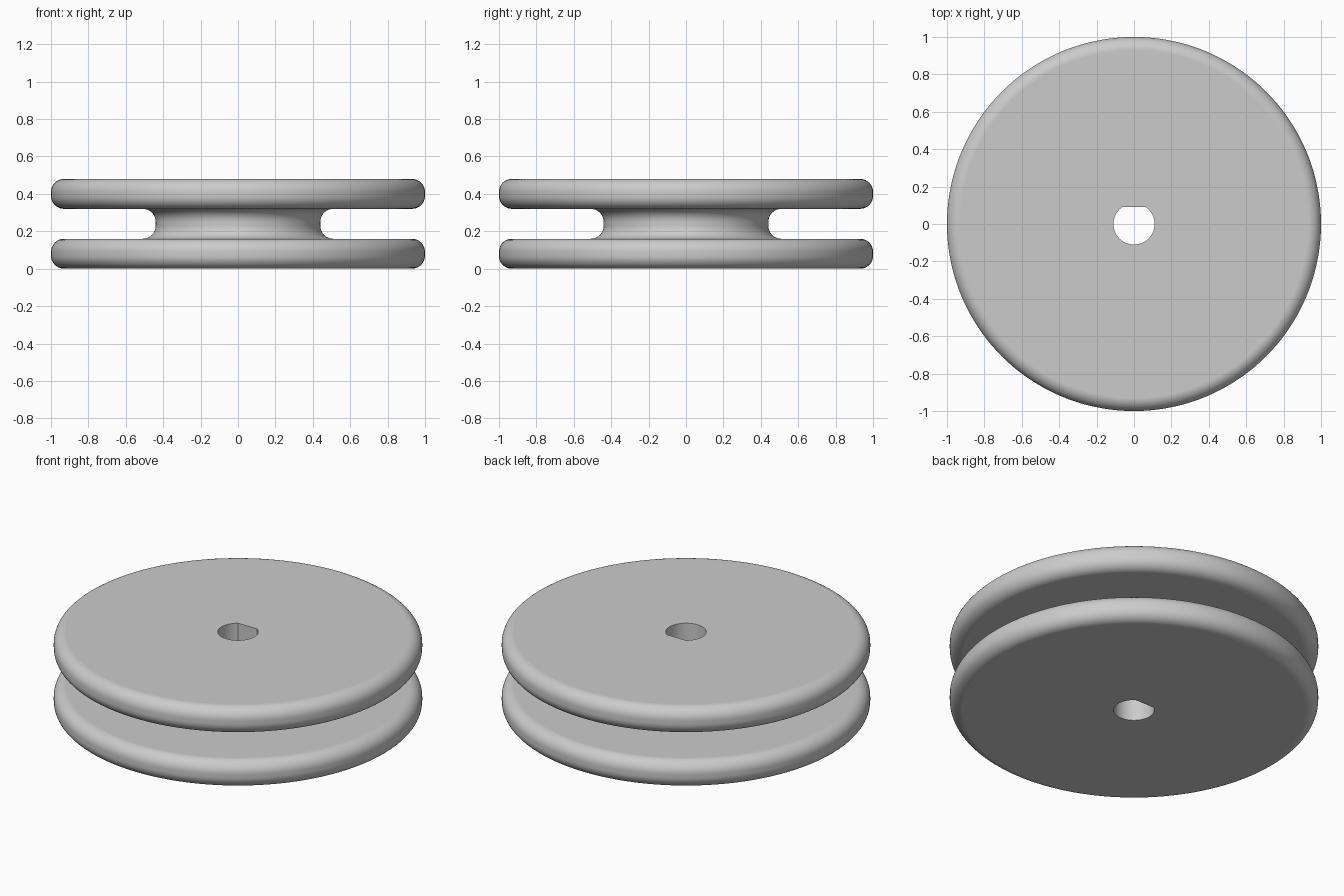
import bpy, bmesh
from math import sin, cos, pi, radians

cube = bpy.data.objects.get("Cube")
if cube:
    bpy.data.objects.remove(cube, do_unlink=True)

RADIUS, HUB, BORE, FLAT = 1.0, 0.44, 0.11, 0.09
HEIGHT, FLANGE = 0.48, 0.16
ROUND, FILLET = 0.07, 0.07
SEGMENTS, STEPS = 144, 10


def arc(r, z, radius, start, end):
    """Points of an arc in the radius-height plane, angles in degrees."""
    angles = [radians(start + (end - start) * i / STEPS) for i in range(STEPS + 1)]
    return [(r + radius * cos(a), z + radius * sin(a)) for a in angles]


# Lower half of the outline: rounded flange rim, then the concave hub fillet
lower = (arc(RADIUS - ROUND, ROUND, ROUND, -90, 0)
         + arc(RADIUS - ROUND, FLANGE - ROUND, ROUND, 0, 90)
         + arc(HUB + FILLET, FLANGE + FILLET, FILLET, 270, 180))
upper = [(r, HEIGHT - z) for r, z in reversed(lower)]
profile = [(BORE, 0)] + lower + upper + [(BORE, HEIGHT)]

# Revolve the outline; the bore rings are cut flat on the back to make a D hole
bm = bmesh.new()
rings = []
for r, z in profile:
    ring = []
    for i in range(SEGMENTS):
        a = 2 * pi * i / SEGMENTS
        x, y = r * cos(a), r * sin(a)
        if r == BORE:
            y = min(y, FLAT)
        ring.append(bm.verts.new((x, y, z)))
    rings.append(ring)
for k, ring in enumerate(rings):
    following = rings[(k + 1) % len(rings)]
    for i in range(SEGMENTS):
        j = (i + 1) % SEGMENTS
        bm.faces.new((ring[i], ring[j], following[j], following[i]))
bmesh.ops.recalc_face_normals(bm, faces=bm.faces)

mesh = bpy.data.meshes.new("pulley_wheel")
bm.to_mesh(mesh)
bm.free()
wheel = bpy.data.objects.new("pulley_wheel", mesh)
bpy.context.collection.objects.link(wheel)

# Plain grey finish
grey = bpy.data.materials.new("plain_grey")
grey.use_nodes = True
colour = (0.6, 0.6, 0.6, 1)
grey.diffuse_color = colour
grey.node_tree.nodes["Principled BSDF"].inputs["Base Color"].default_value = colour
mesh.materials.append(grey)

# Smooth rims and hub, crisp bore edges, flat flange sides
bpy.ops.object.select_all(action="DESELECT")
wheel.select_set(True)
bpy.context.view_layer.objects.active = wheel
bpy.ops.object.shade_smooth_by_angle(angle=radians(30))
weighted = wheel.modifiers.new("flat_sides", "WEIGHTED_NORMAL")
weighted.keep_sharp = True
